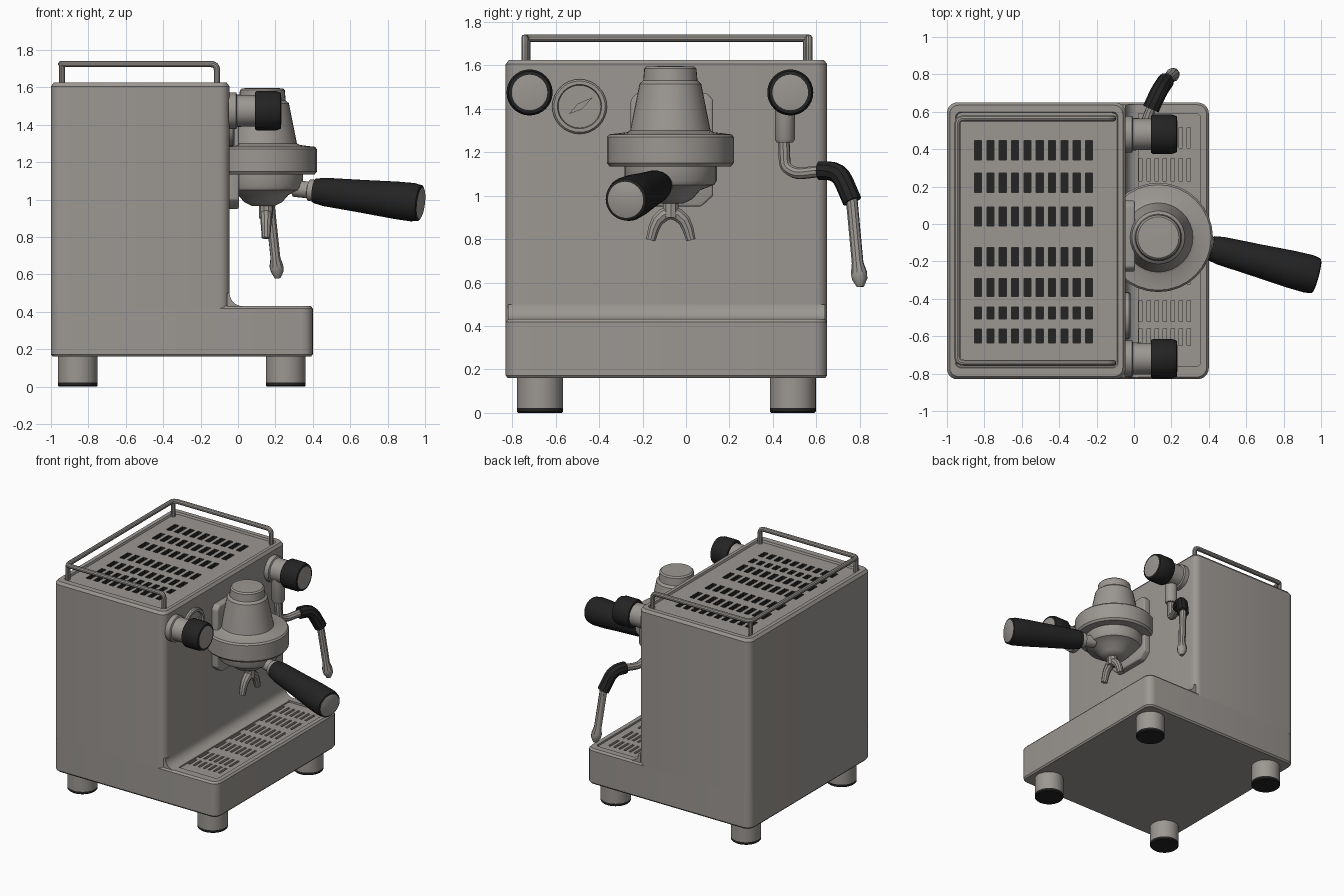
import bpy, bmesh, math
from mathutils import Vector

if "Cube" in bpy.data.objects:
    bpy.data.objects.remove(bpy.data.objects["Cube"])


def material(name, rgb):
    m = bpy.data.materials.new(name)
    m.diffuse_color = (*rgb, 1)
    m.use_nodes = True
    m.node_tree.nodes["Principled BSDF"].inputs["Base Color"].default_value = m.diffuse_color
    return m


STEEL = material("brushed_steel", (0.33, 0.31, 0.29))
BLACK = material("black_plastic", (0.017, 0.017, 0.017))


def finish(name, bm, normals=True):
    if normals:
        bmesh.ops.recalc_face_normals(bm, faces=bm.faces)
    me = bpy.data.meshes.new(name)
    bm.to_mesh(me)
    bm.free()
    me.materials.append(STEEL)
    me.materials.append(BLACK)
    ob = bpy.data.objects.new(name, me)
    bpy.context.collection.objects.link(ob)
    return ob


def rounded_rect(x0, x1, y0, y1, r, z, n=5):
    pts = []
    for cx, cy, a in ((x1 - r, y1 - r, 0), (x0 + r, y1 - r, 90),
                      (x0 + r, y0 + r, 180), (x1 - r, y0 + r, 270)):
        for i in range(n + 1):
            t = math.radians(a + 90 * i / n)
            pts.append((cx + r * math.cos(t), cy + r * math.sin(t), z))
    return pts


def loft(name, rects):
    """Shell through stacked rounded rectangles, closed at the bottom only."""
    bm = bmesh.new()
    rings = [[bm.verts.new(p) for p in rounded_rect(*r)] for r in rects]
    bm.faces.new(rings[0][::-1])
    for a, b in zip(rings, rings[1:]):
        for i in range(len(a)):
            j = (i + 1) % len(a)
            bm.faces.new((a[i], a[j], b[j], b[i]))
    return finish(name, bm, normals=False)


def lathe(name, profile, origin, axis=(0, 0, 1), black=(), n=32):
    """Spin (radius, height) points; 'black' lists the dark segments."""
    bm = bmesh.new()
    q = Vector(axis).to_track_quat('Z', 'Y')
    o = Vector(origin)
    rings = []
    for r, h in profile:
        if r == 0:
            rings.append([bm.verts.new(o + q @ Vector((0, 0, h)))] * n)
        else:
            rings.append([bm.verts.new(o + q @ Vector((
                r * math.cos(math.tau * i / n), r * math.sin(math.tau * i / n), h)))
                for i in range(n)])
    for s, (a, b) in enumerate(zip(rings, rings[1:])):
        for i in range(n):
            j = (i + 1) % n
            f = bm.faces.new(list(dict.fromkeys((a[i], a[j], b[j], b[i]))))
            f.material_index = int(s in black)
    return finish(name, bm)


def grille(name, x0, x1, y0, y1, z, cols, w, rows, depth, slot_mat):
    """Flat panel with sunk slots at every column and (centre, length) row."""
    gx = [x0] + [v for c in cols for v in (c - w / 2, c + w / 2)] + [x1]
    gy = [y0] + [v for c, l in rows for v in (c - l / 2, c + l / 2)] + [y1]
    bm = bmesh.new()
    g = [[bm.verts.new((x, y, z)) for y in gy] for x in gx]
    slots = []
    for i in range(len(gx) - 1):
        for j in range(len(gy) - 1):
            f = bm.faces.new((g[i][j], g[i + 1][j], g[i + 1][j + 1], g[i][j + 1]))
            if i % 2 and j % 2:
                slots.append(f)
    ext = bmesh.ops.extrude_discrete_faces(bm, faces=slots)["faces"]
    for f in ext:
        bmesh.ops.translate(bm, verts=f.verts, vec=(0, 0, -depth))
    for f in bm.faces:
        if f.calc_center_median().z < z - 1e-4:
            f.material_index = slot_mat
    return finish(name, bm, normals=False)


def round_path(pts, r, n=4):
    """Replace the inner corners of a path with short arcs."""
    P = [Vector(p) for p in pts]
    out = [P[0]]
    for a, b, c in zip(P, P[1:], P[2:]):
        s, e = b + (a - b).normalized() * r, b + (c - b).normalized() * r
        for i in range(n + 1):
            t = i / n
            out.append(s * (1 - t) ** 2 + b * 2 * t * (1 - t) + e * t * t)
    return out + [P[-1]]


def tube(name, pts, radius, mat=STEEL, scales=None):
    cu = bpy.data.curves.new(name, 'CURVE')
    cu.dimensions = '3D'
    cu.bevel_depth = radius
    cu.bevel_resolution = 3
    cu.use_fill_caps = True
    sp = cu.splines.new('POLY')
    sp.points.add(len(pts) - 1)
    for i, p in enumerate(pts):
        sp.points[i].co = (*p, 1)
        sp.points[i].radius = scales[i] if scales else 1
    cu.materials.append(mat)
    ob = bpy.data.objects.new(name, cu)
    bpy.context.collection.objects.link(ob)
    return ob


def prism(name, pts, vec, bevel=0):
    bm = bmesh.new()
    f = bm.faces.new([bm.verts.new(p) for p in pts])
    ext = bmesh.ops.extrude_face_region(bm, geom=[f])["geom"]
    bmesh.ops.translate(bm, verts=[v for v in ext if isinstance(v, bmesh.types.BMVert)], vec=vec)
    if bevel:
        bmesh.ops.bevel(bm, geom=bm.edges[:], offset=bevel, segments=3, profile=0.5, affect='EDGES')
    return finish(name, bm)


Y0, Y1 = -0.83, 0.65

# housing: low base with a tray recess, tall body with a lid recess
loft("base", [(-0.99, 0.39, Y0 + .01, Y1 - .01, .05, .16), (-1, .4, Y0, Y1, .06, .172),
              (-1, .4, Y0, Y1, .06, .418), (-.988, .388, Y0 + .012, Y1 - .012, .05, .432),
              (-.02, .355, -.76, .59, .02, .432), (-.02, .355, -.76, .59, .02, .418)])
loft("body", [(-1, -.045, Y0, Y1, .055, .41), (-1, -.045, Y0, Y1, .055, 1.605),
              (-.985, -.06, Y0 + .015, Y1 - .015, .045, 1.625),
              (-.955, -.085, -.77, .6, .03, 1.625), (-.95, -.09, -.765, .595, .03, 1.61)])
arc = [(-.045 + .07 * (1 - math.cos(t)), Y0 + .01, .5 - .07 * math.sin(t))
       for t in (math.pi / 2 * i / 6 for i in range(7))]
prism("base_fillet", [(-.06, Y0 + .01, .5)] + arc + [(.025, Y0 + .01, .42), (-.06, Y0 + .01, .42)],
      (0, Y1 - Y0 - .02, 0))

# slotted lid and drip tray
grille("vent_lid", -.95, -.09, -.765, .595, 1.61, [-.834 + .066 * i for i in range(10)], .038,
       [(-.6, .075), (-.475, .065), (-.34, .095), (-.175, .1), (.04, .1), (.22, .105), (.395, .105)],
       .03, 1)
grille("drip_tray", -.02, .355, -.76, .59, .418, [.035 + .043 * i for i in range(7)], .018,
       [(-.605, .09), (-.465, .11), (-.26, .12), (-.08, .12), (.1, .12), (.29, .12), (.46, .11)],
       .02, 0)

# cup rail with rear posts
zr, ya, yb = 1.725, -.742, .565
tube("cup_rail", round_path([(-.112, ya, 1.6), (-.112, ya, zr), (-.945, ya, zr), (-.945, yb, zr),
                             (-.112, yb, zr), (-.112, yb, 1.6)], .035), .017)
for side, y in (("left", ya), ("right", yb)):
    tube(side + "_rail_post", [(-.94, y + (.012 if y < 0 else -.012), 1.6),
                               (-.94, y + (.012 if y < 0 else -.012), zr)], .016)

# feet with rubber soles
for i, (x, y) in enumerate(((-.857, -.672), (-.857, .492), (.255, -.672), (.255, .492))):
    lathe(f"foot_{i + 1}", [(0, 0), (.1, 0), (.106, .006), (.106, .022), (.106, .023), (.106, .165)],
          (x, y, 0), black=(0, 1, 2))

# control knobs
for side, y in (("left", -.72), ("right", .48)):
    lathe(side + "_knob", [(.098, 0), (.098, .04), (.086, .045), (.084, .14), (.098, .14),
                           (.106, .152), (.106, .25), (.097, .278), (.082, .281), (0, .283)],
          (-.05, y, 1.475), (1, 0, 0), black=(3, 4, 5, 6, 7))

# pressure gauge
lathe("gauge", [(.126, 0), (.126, .022), (.118, .03), (.102, .03), (.098, .014), (0, .014)],
      (-.05, -.49, 1.41), (1, 0, 0))
a = math.radians(35)
prism("gauge_needle", [(-.036, -.49 + u * math.cos(a) - v * math.sin(a), 1.41 + u * math.sin(a) + v * math.cos(a))
                       for u, v in ((-.06, 0), (0, -.016), (.075, 0), (0, .016))], (.008, 0, 0))

# brewing group: wall mount, bell, locking ring and filter holder
prism("group_mount", [(-.07, -.255, 1.0), (-.07, -.2, .95), (-.07, .07, .95), (-.07, .125, 1.0),
                      (-.07, .125, 1.44), (-.07, .1, 1.47), (-.07, -.23, 1.47), (-.07, -.255, 1.44)],
      (.075, 0, 0), .01)
lathe("group_head", [(0, 1.13), (.28, 1.135), (.292, 1.15), (.292, 1.27), (.282, 1.282), (.2, 1.292),
                     (.185, 1.3), (.142, 1.515), (.125, 1.53), (.12, 1.585), (.11, 1.595), (0, 1.597)],
      (.13, -.072, 0))
lathe("filter_holder", [(0, .965), (.06, .965), (.1, .985), (.135, 1.025), (.2, 1.05), (.212, 1.07),
                        (.212, 1.14)], (.135, -.07, 0))
lathe("holder_handle", [(.045, 0), (.045, .08), (.058, .085), (.058, .115), (.066, .115), (.076, .17),
                        (.088, .38), (.1, .56), (.103, .66), (.096, .7), (.084, .706), (0, .712)],
      (.3, -.1, 1.06), (.685, -.18, -.08), black=(3, 4, 5, 6, 7, 8, 9))

# double spout
tube("spout_stem", [(.15, -.07, 1.0), (.15, -.07, .9)], .038)
for side, s in (("left", -1), ("right", 1)):
    tube(side + "_spout", [(.15, -.07 + s * u, z) for u, z in
                           ((0, .925), (.035, .91), (.062, .885), (.078, .85), (.093, .795))],
         .027, scales=[1.2, 1.2, 1.1, 1, .85])

# steam wand
lathe("steam_valve", [(0, 1.245), (.038, 1.245), (.046, 1.26), (.046, 1.45), (0, 1.45)], (.025, .455, 0))
tube("steam_pipe", round_path([(.025, .45, 1.26), (.03, .455, 1.13), (.05, .51, 1.1), (.1, .64, 1.115)], .03), .027)
tube("wand_grip", round_path([(.09, .615, 1.115), (.13, .705, 1.115), (.17, .765, .975)], .06), .045, BLACK)
tube("wand_tip", [(.168, .762, .99), (.2, .79, .69), (.205, .796, .645), (.21, .8, .615), (.212, .803, .58)],
     .027, scales=[1, 1, 1.4, 1.3, .6])

# convert tubes to meshes and smooth everything, keeping edges crisp
for ob in bpy.context.scene.objects:
    ob.select_set(True)
    bpy.context.view_layer.objects.active = ob
bpy.ops.object.convert(target='MESH')
bpy.ops.object.shade_smooth_by_angle(angle=math.radians(35))
